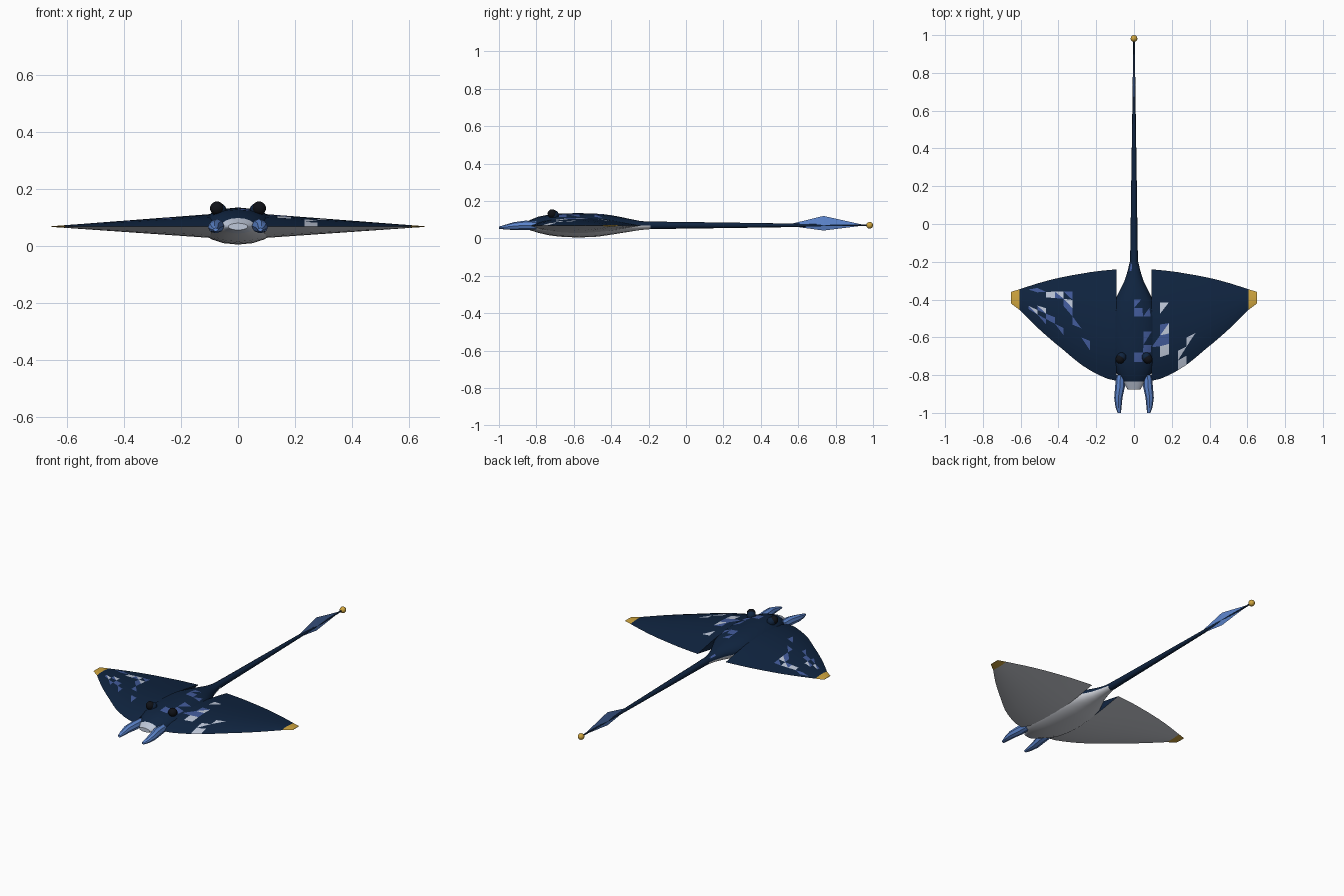
import bpy
import bmesh
from math import sin, cos, pi
from mathutils import Vector

cube = bpy.data.objects.get("Cube")
if cube:
    bpy.data.objects.remove(cube, do_unlink=True)


def material(name, color):
    mat = bpy.data.materials.new(name)
    mat.use_nodes = True
    rgba = (*color, 1)
    mat.diffuse_color = rgba
    bsdf = next(n for n in mat.node_tree.nodes if n.type == 'BSDF_PRINCIPLED')
    bsdf.inputs["Base Color"].default_value = rgba
    bsdf.inputs["Roughness"].default_value = 0.7
    return mat


NAVY = material("navy", (0.005, 0.018, 0.052))
BELLY = material("belly grey", (0.60, 0.62, 0.67))
BLUE = material("mid blue", (0.055, 0.105, 0.33))
PALE = material("pale blue", (0.52, 0.58, 0.70))
SKY = material("light blue", (0.11, 0.24, 0.62))
GOLD = material("gold", (0.63, 0.38, 0.05))
BLACK = material("black", (0.005, 0.006, 0.009))
MID = 0.068  # height of the rim where back meets belly


def finish(name, bm, mats, angle=None):
    bmesh.ops.recalc_face_normals(bm, faces=bm.faces)
    mesh = bpy.data.meshes.new(name)
    bm.to_mesh(mesh)
    bm.free()
    for mat in mats:
        mesh.materials.append(mat)
    obj = bpy.data.objects.new(name, mesh)
    bpy.context.collection.objects.link(obj)
    if angle:
        bpy.ops.object.select_all(action='DESELECT')
        obj.select_set(True)
        bpy.context.view_layer.objects.active = obj
        bpy.ops.object.shade_smooth_by_angle(angle=angle)
    return obj


def loft(name, rings, paint, angle=None):
    """Skin closed rings; paint(i, k) gives the material of each half quad."""
    bm = bmesh.new()
    mats = []

    def add(verts, mat):
        if mat not in mats:
            mats.append(mat)
        bm.faces.new(verts).material_index = mats.index(mat)

    rows = [[bm.verts.new(p) for p in ring] for ring in rings]
    n = len(rows[0])
    for i in range(len(rows) - 1):
        for k in range(n):
            a, b = rows[i][k], rows[i][(k + 1) % n]
            d, c = rows[i + 1][k], rows[i + 1][(k + 1) % n]
            first, second = paint(i, k)
            if first == second:
                add((a, b, c, d), first)
            else:
                add((a, b, c), first)
                add((a, c, d), second)
    add(rows[0], paint(0, 0)[0])
    add(rows[-1], paint(len(rows) - 2, 0)[0])
    return finish(name, bm, mats, angle)


def oval(x, y, z, width, up, down, sides):
    angles = [2 * pi * k / sides for k in range(sides)]
    return [(x + width * sin(a), y, z + (up if cos(a) > 0 else down) * cos(a))
            for a in angles]


def ball(name, center, radius, mat):
    bm = bmesh.new()
    bmesh.ops.create_uvsphere(bm, u_segments=16, v_segments=10, radius=radius)
    bmesh.ops.translate(bm, verts=bm.verts, vec=Vector(center))
    return finish(name, bm, [mat], 1.0)


# Body: y, half width, height above rim, depth below rim
sections = [(-.875, .034, .012, .012), (-.835, .06, .030, .024),
            (-.79, .092, .048, .038), (-.73, .115, .060, .052),
            (-.68, .125, .064, .058), (-.64, .13, .066, .061),
            (-.57, .132, .067, .063), (-.49, .125, .065, .060),
            (-.445, .115, .062, .055), (-.40, .10, .056, .048),
            (-.35, .075, .047, .040), (-.30, .05, .036, .032),
            (-.25, .034, .026, .024), (-.19, .02, .019, .018)]
body_marks = {(3, 0): (BLUE, BLUE), (4, 1): (BLUE, BLUE),
              (7, 0): (BLUE, BLUE), (7, 1): (BLUE, NAVY),
              (8, 0): (NAVY, BLUE), (5, 1): (NAVY, BLUE),
              (12, 14): (BLUE, BLUE)}


def paint_body(i, k):
    if i == 0:
        return PALE, PALE
    base = BELLY if 4 <= k < 12 else NAVY
    return body_marks.get((i, k), (base, base))


loft("body", [oval(0, y, MID, w, u, d, 16) for y, w, u, d in sections],
     paint_body, 0.9)

# Wings: front and rear edge at equal steps from root to tip
front_edge = [-.83, -.82, -.80, -.775, -.745, -.708, -.668, -.63, -.59,
              -.548, -.502, -.455, -.42]
rear_edge = [-.24, -.244, -.249, -.255, -.263, -.271, -.28, -.29, -.302,
             -.315, -.33, -.345, -.36]
ROWS = 10
wing_marks = {
    1: {(1, 6): (PALE, NAVY), (1, 4): (BLUE, PALE), (1, 3): (BLUE, BLUE),
        (0, 3): (NAVY, BLUE), (1, 2): (PALE, PALE), (3, 0): (PALE, PALE),
        (3, 1): (PALE, NAVY), (4, 2): (PALE, NAVY)},
    -1: {(9, 8): (BLUE, NAVY), (8, 8): (NAVY, BLUE), (7, 7): (PALE, PALE),
         (6, 7): (PALE, BLUE), (5, 7): (BLUE, NAVY), (5, 6): (PALE, BLUE),
         (5, 5): (BLUE, NAVY), (9, 3): (PALE, BLUE), (8, 4): (PALE, BLUE),
         (8, 2): (BLUE, NAVY), (7, 3): (BLUE, BLUE), (6, 2): (BLUE, NAVY),
         (4, 4): (NAVY, BLUE), (3, 2): (BLUE, NAVY)}}


def wing(name, side):
    rings = []
    last = len(front_edge) - 1
    for i, (front, rear) in enumerate(zip(front_edge, rear_edge)):
        x = 0.092 + 0.56 * i / last
        slim = 1 - 0.97 * i / last
        ring = []
        for k in range(2 * ROWS):
            top = k <= ROWS
            f = (k if top else 2 * ROWS - k) / ROWS
            bulge = sin(pi * f ** 0.8) * slim * (0.044 if top else -0.040)
            ring.append((side * x, front + (rear - front) * f, MID + bulge))
        rings.append(ring)

    def paint(i, k):
        if i == last - 1:
            return GOLD, GOLD
        base = NAVY if k < ROWS else BELLY
        return wing_marks[side].get((i, k), (base, base))

    return loft(name, rings, paint, 0.6)


# Head fins: x, y, z, half width, half height
fin_path = [(.072, -.80, .070, .022, .022), (.074, -.86, .070, .026, .025),
            (.083, -.92, .066, .022, .021), (.082, -.97, .060, .016, .012),
            (.078, -1.0, .057, .009, .006)]

for side, word in ((1, "left"), (-1, "right")):
    wing(word + "_wing", side)
    loft(word + "_head_fin",
         [oval(side * x, y, z, w, h, h, 8) for x, y, z, w, h in fin_path],
         lambda i, k: (SKY, SKY), 0.5)
    ball(word + "_eye_socket", (side * .066, -.705, .125), .025, NAVY)
    ball(word + "_eye", (side * .074, -.716, .132), .024, BLACK)

# Tail
tail = [(-.24, .022), (-.1, .019), (.2, .015), (.6, .009), (.975, .004)]
loft("tail", [oval(0, y, .07, r, r, r, 8) for y, r in tail],
     lambda i, k: (NAVY, NAVY), 0.9)

# Thin upright tail fin, a diamond pinched to its outline
bm = bmesh.new()
outline = [(.53, .07), (.735, .12), (.96, .07), (.735, .042)]
rim = [bm.verts.new((0, y, z)) for y, z in outline]
for side in (1, -1):
    peak = bm.verts.new((side * .007, .735, .07))
    for k in range(4):
        bm.faces.new((rim[k], rim[(k + 1) % 4], peak))
finish("tail_fin", bm, [SKY])

ball("tail_tip", (0, .982, .07), .018, GOLD)
